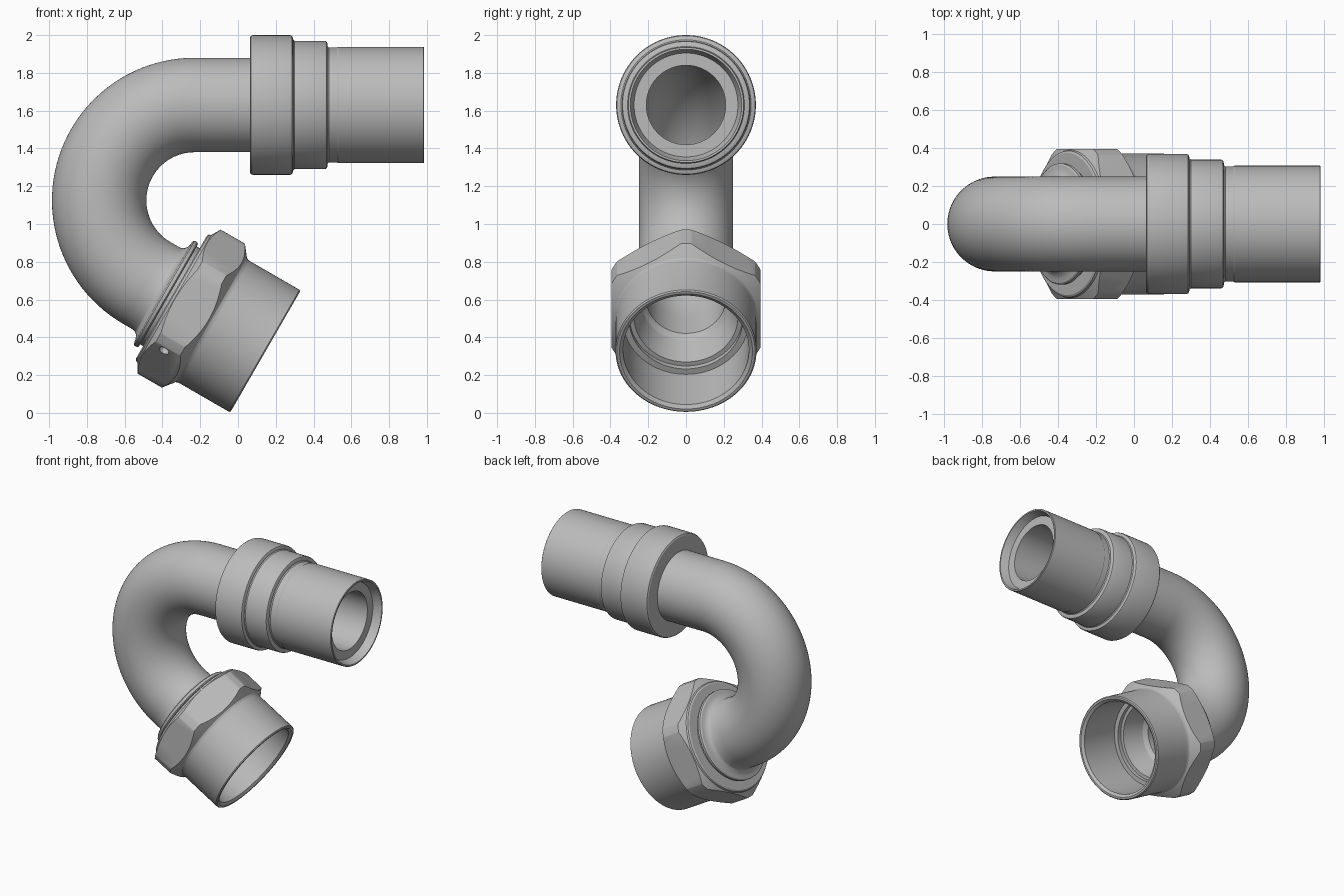
import bpy, bmesh, math
from mathutils import Vector, Matrix

if "Cube" in bpy.data.objects:
    bpy.data.objects.remove(bpy.data.objects["Cube"])

steel = bpy.data.materials.new("grey steel")
steel.diffuse_color = (0.5, 0.5, 0.5, 1)
steel.use_nodes = True
steel.node_tree.nodes["Principled BSDF"].inputs["Base Color"].default_value = steel.diffuse_color

AXIS_Z = 1.63                    # height of the upper straight run
BX, BR = -0.23, 0.505            # bend centre x and bend radius
BZ = AXIS_Z - BR
UP, LOW = math.radians(-90), math.radians(240)


def frame(phi):
    """Radial, side and forward directions for a station on the bend."""
    u = Vector((math.cos(phi), 0, math.sin(phi)))
    return u, Vector((0, 1, 0)), Vector((-math.sin(phi), 0, math.cos(phi)))


def on_bend(phi):
    return Vector((BX, 0, BZ)) + frame(phi)[0] * BR


def skin(name, rings, n=96, closed=True):
    """Join (centre, phi, radius) rings; closed loops last to first, else caps."""
    bm = bmesh.new()
    loops = []
    for c, phi, r in rings:
        u, v, _ = frame(phi)
        loops.append([bm.verts.new(c + r * (u * math.cos(t) + v * math.sin(t)))
                      for t in (2 * math.pi * i / n for i in range(n))])
    pairs = list(zip(loops, loops[1:] + loops[:1]))
    for a, b in pairs if closed else pairs[:-1]:
        for i in range(n):
            j = (i + 1) % n
            bm.faces.new((a[i], a[j], b[j], b[i]))
    if not closed:
        bm.faces.new(loops[0])
        bm.faces.new(loops[-1])
    bmesh.ops.recalc_face_normals(bm, faces=bm.faces)
    me = bpy.data.meshes.new(name)
    bm.to_mesh(me)
    bm.free()
    me.materials.append(steel)
    ob = bpy.data.objects.new(name, me)
    bpy.context.collection.objects.link(ob)
    return ob


def lathe(origin, phi, profile):
    d = frame(phi)[2]
    return [(origin + d * s, phi, r) for s, r in profile]


def activate(ob):
    bpy.ops.object.select_all(action='DESELECT')
    ob.select_set(True)
    bpy.context.view_layer.objects.active = ob


def cut(ob, tool, operation):
    m = ob.modifiers.new("cut", 'BOOLEAN')
    m.object, m.operation, m.solver = tool, operation, 'EXACT'
    activate(ob)
    bpy.ops.object.modifier_apply(modifier=m.name)
    bpy.data.objects.remove(tool)


upper = Vector((0, 0, AXIS_Z))
lower = on_bend(LOW)

# Bent tube with a flared collar and cone seat at its lower end
bend = [math.radians(90 + 150 * i / 48) for i in range(49)]
outer = [(upper + Vector((0.925, 0, 0)), math.radians(90), 0.25)]
outer += [(on_bend(p), p, 0.25) for p in bend]
seat = [(0.06, 0.25), (0.078, 0.257), (0.09, 0.27), (0.097, 0.29), (0.1, 0.312),
        (0.107, 0.32), (0.125, 0.32), (0.132, 0.313), (0.132, 0.299),
        (0.36, 0.299), (0.36, 0.275), (0.2, 0.235), (0.17, 0.21)]
inner = [(on_bend(p), p, 0.21) for p in reversed(bend)]
inner.append((upper + Vector((0.925, 0, 0)), math.radians(90), 0.21))
tube = skin("bent_tube", outer + lathe(lower, LOW, seat) + inner)

# Stepped upper coupling with a coned mouth
coupling = skin("upper_coupling", lathe(upper, UP, [
    (0.063, 0.245), (0.063, 0.355), (0.068, 0.365), (0.078, 0.37),
    (0.275, 0.37), (0.286, 0.366), (0.291, 0.356), (0.293, 0.345), (0.3, 0.34),
    (0.46, 0.34), (0.469, 0.336), (0.473, 0.328), (0.475, 0.31), (0.482, 0.304),
    (0.525, 0.304), (0.532, 0.308), (0.982, 0.308), (0.985, 0.305),
    (0.985, 0.295), (0.925, 0.275), (0.925, 0.245)]))

# Swivel nut: turned body trimmed by a hexagonal prism
nut = skin("hex_nut", lathe(lower, LOW, [
    (0.15, 0.3), (0.15, 0.375), (0.156, 0.386), (0.168, 0.39), (0.197, 0.44),
    (0.345, 0.44), (0.385, 0.39), (0.392, 0.38), (0.402, 0.375), (0.415, 0.373),
    (0.718, 0.373), (0.725, 0.366), (0.725, 0.352), (0.71, 0.333),
    (0.39, 0.333), (0.39, 0.3)]))
prism = skin("hex_trim", lathe(lower, LOW, [(0.05, 0.395 / math.cos(math.pi / 6)),
                                            (0.85, 0.395 / math.cos(math.pi / 6))]),
             n=6, closed=False)
cut(nut, prism, 'INTERSECT')

# Small blind hole in one lower flat of the nut
u, v, d = frame(LOW)
n = u * math.cos(math.pi / 6) - v * 0.5
t = -u * 0.5 - v * math.cos(math.pi / 6)
spot = lower + d * 0.257 + n * 0.395 + t * 0.154
bpy.ops.mesh.primitive_cylinder_add(vertices=32, radius=0.028, depth=0.1)
drill = bpy.context.object
drill.data.materials.append(steel)
drill.matrix_world = Matrix.Translation(spot) @ n.to_track_quat('Z', 'Y').to_matrix().to_4x4()
bpy.context.view_layer.update()
cut(nut, drill, 'DIFFERENCE')

for ob in (tube, coupling, nut):
    activate(ob)
    bpy.ops.object.shade_smooth_by_angle(angle=math.radians(25))
